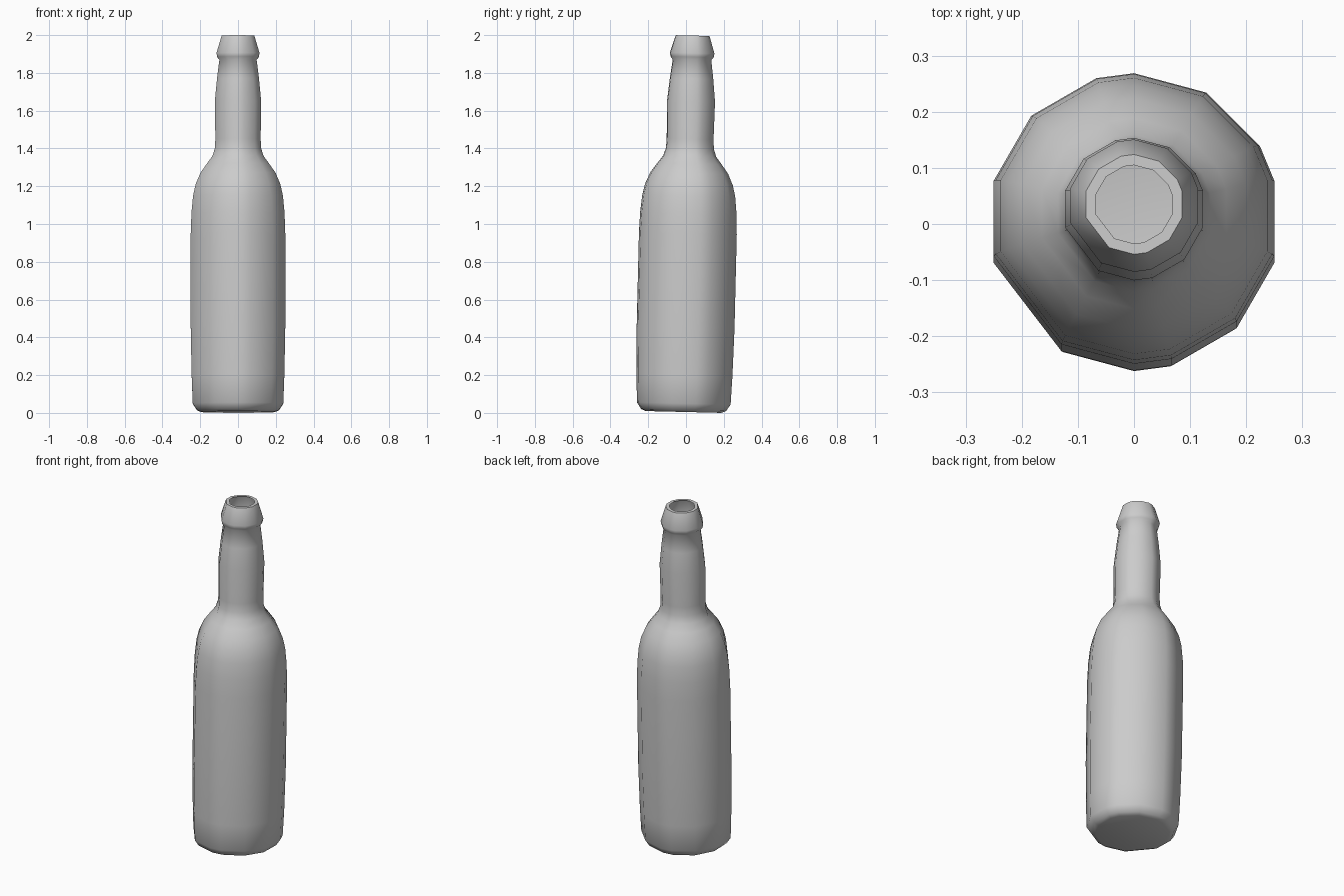
import bpy, bmesh, math
from mathutils import Matrix

cube = bpy.data.objects.get("Cube")
if cube:
    bpy.data.objects.remove(cube, do_unlink=True)

# One plain grey material
grey = bpy.data.materials.new("grey")
grey.use_nodes = True
colour = (0.6, 0.6, 0.6, 1)
grey.diffuse_color = colour
grey.node_tree.nodes["Principled BSDF"].inputs["Base Color"].default_value = colour

# Uneven sides, as steps of a 24-sided circle
steps = [1, 2, 4, 6, 7, 9, 11, 13, 16, 18, 19, 21, 23]
angles = [math.radians(15 * s) for s in steps]

# Profile (radius, height): base, body, shoulder, neck, lip, mouth
profile = [
    (0.20, 0.005), (0.225, 0.015), (0.248, 0.05), (0.254, 0.20), (0.259, 0.45),
    (0.259, 0.95), (0.255, 1.06), (0.246, 1.15), (0.232, 1.21), (0.206, 1.27),
    (0.170, 1.32), (0.140, 1.36), (0.127, 1.40), (0.124, 1.45), (0.127, 1.65),
    (0.115, 1.77), (0.102, 1.87), (0.114, 1.885), (0.118, 1.905),
    (0.092, 1.99), (0.089, 1.998), (0.070, 1.998),
]


def lathe(name, points):
    bm = bmesh.new()
    rings = [[bm.verts.new((r * math.cos(a), r * math.sin(a), z)) for a in angles]
             for r, z in points]
    count = len(angles)
    for low, high in zip(rings, rings[1:]):
        for i in range(count):
            j = (i + 1) % count
            bm.faces.new((low[i], low[j], high[j], high[i]))
    # Closed base, open mouth
    bm.faces.new(rings[0][::-1])
    # Slight lean towards the back
    bm.transform(Matrix.Translation((0, -0.013, 0)) @ Matrix.Rotation(-0.024, 4, "X"))
    mesh = bpy.data.meshes.new(name)
    bm.to_mesh(mesh)
    bm.free()
    obj = bpy.data.objects.new(name, mesh)
    bpy.context.collection.objects.link(obj)
    mesh.materials.append(grey)
    return obj


bottle = lathe("bottle", profile)
bpy.ops.object.select_all(action="DESELECT")
bottle.select_set(True)
bpy.context.view_layer.objects.active = bottle
bpy.ops.object.shade_smooth_by_angle(angle=math.radians(55))
